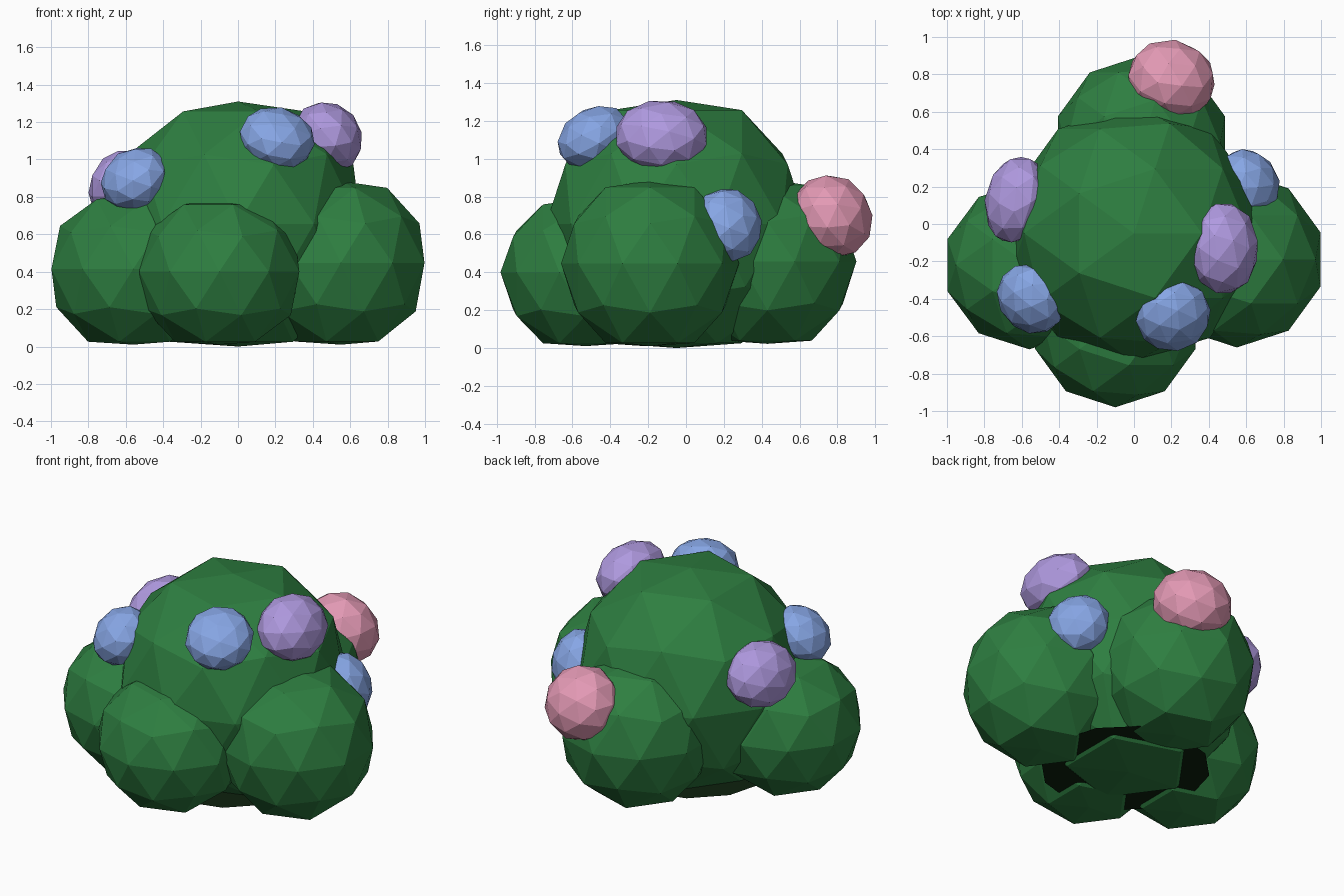
import bpy
from mathutils import Vector, Matrix

cube = bpy.data.objects.get("Cube")
if cube:
    bpy.data.objects.remove(cube, do_unlink=True)


def make_material(name, rgb):
    mat = bpy.data.materials.new(name)
    mat.use_nodes = True
    mat.diffuse_color = (*rgb, 1)
    mat.node_tree.nodes["Principled BSDF"].inputs["Base Color"].default_value = (*rgb, 1)
    return mat


green = make_material("leaf green", (0.027, 0.21, 0.052))
dark = make_material("undergrowth dark", (0.004, 0.015, 0.004))
blue = make_material("blossom blue", (0.24, 0.38, 0.78))
purple = make_material("blossom purple", (0.43, 0.32, 0.74))
pink = make_material("blossom pink", (0.77, 0.32, 0.46))


def ball(name, mat, center):
    """Faceted unit ball."""
    bpy.ops.mesh.primitive_ico_sphere_add(subdivisions=2, radius=1)
    obj = bpy.context.object
    obj.name = name
    obj.location = center
    obj.data.materials.append(mat)
    return obj


# Leaf clumps: full balls pressed flat at the top and more so at the bottom
clumps = [
    ("main_foliage", (0, -0.05, 0.655), (0.69, 0.69, 0.655)),
    ("right_foliage", (-0.56, -0.22, 0.415), (0.46, 0.45, 0.405)),
    ("front_foliage", (-0.10, -0.53, 0.40), (0.45, 0.45, 0.39)),
    ("left_foliage", (0.55, -0.19, 0.447), (0.47, 0.47, 0.437)),
    ("back_foliage", (0.04, 0.43, 0.457), (0.47, 0.47, 0.435)),
]
for name, center, radii in clumps:
    clump = ball(name, green, center)
    for v in clump.data.vertices:
        stretched = v.co.z * (1.08 if v.co.z > 0 else 1.13)
        v.co.z = max(-1, min(1, stretched))
    clump.data.transform(Matrix.Diagonal((*radii, 1)))

# Dark plate between the clumps, just above the ground
bpy.ops.mesh.primitive_circle_add(vertices=12, radius=0.5, fill_type="NGON", location=(0, -0.08, 0.04))
plate = bpy.context.object
plate.name = "undergrowth_plate"
plate.data.materials.append(dark)

# Blossoms: name, colour, centre, facing direction, width / height / depth radii
blossoms = [
    ("front_blue_blossom", blue, (0.21, -0.49, 1.115), (0.2, -0.45, 0.75), (0.205, 0.205, 0.15)),
    ("left_purple_blossom", purple, (0.48, -0.13, 1.12), (0.7, 0, 0.6), (0.25, 0.2, 0.18)),
    ("left_blue_blossom", blue, (0.61, 0.22, 0.65), (0.8, 0.5, 0.3), (0.19, 0.2, 0.16)),
    ("right_purple_blossom", purple, (-0.63, 0.13, 0.86), (-0.9, 0.2, 0.4), (0.24, 0.2, 0.16)),
    ("right_blue_blossom", blue, (-0.55, -0.40, 0.895), (-0.5, -0.4, 0.65), (0.2, 0.19, 0.155)),
    ("back_pink_blossom", pink, (0.20, 0.77, 0.695), (0.2, 0.7, 0.5), (0.24, 0.23, 0.21)),
]
for name, mat, center, facing, radii in blossoms:
    turn = Vector(facing).to_track_quat("Z", "Y").to_matrix().to_4x4()
    ball(name, mat, center).data.transform(turn @ Matrix.Diagonal((*radii, 1)))
